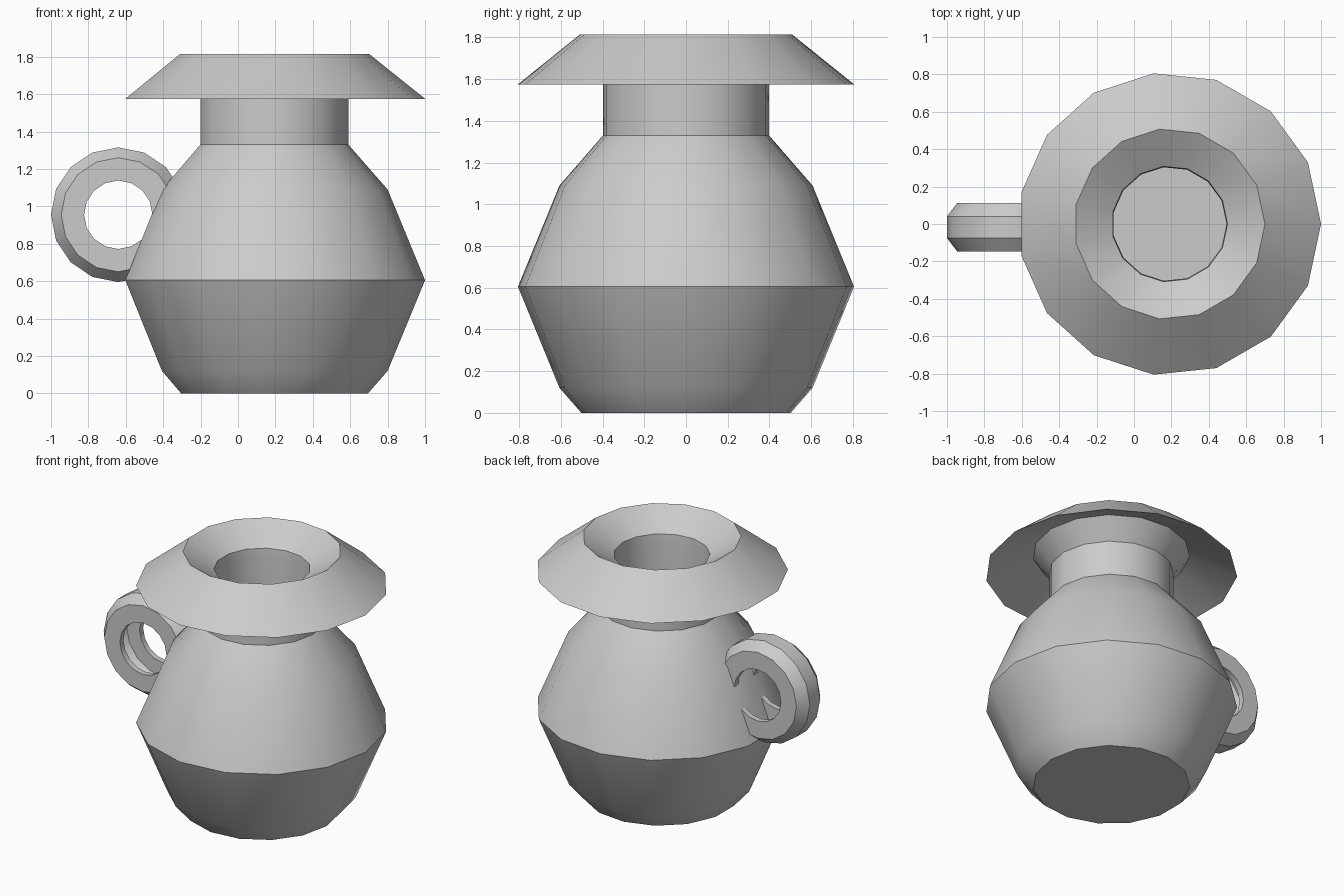
import bpy
import math
from mathutils import Matrix

cube = bpy.data.objects.get("Cube")
if cube:
    bpy.data.objects.remove(cube, do_unlink=True)

clay = bpy.data.materials.new("grey_clay")
clay.use_nodes = True
GREY = (0.6, 0.6, 0.6, 1)
clay.diffuse_color = GREY
clay.node_tree.nodes["Principled BSDF"].inputs["Base Color"].default_value = GREY


def lathe(name, profile, sides, closed, matrix):
    """Spin (radius, height) points about z; open profiles get end caps."""
    verts, faces, n = [], [], len(profile)
    for s in range(sides):
        a = math.tau * s / sides
        verts += [(r * math.cos(a), r * math.sin(a), h) for r, h in profile]
    for s in range(sides):
        t = (s + 1) % sides
        for i in range(n if closed else n - 1):
            j = (i + 1) % n
            faces.append((s * n + i, t * n + i, t * n + j, s * n + j))
    if not closed:
        faces.append([s * n for s in reversed(range(sides))])
        faces.append([s * n + n - 1 for s in range(sides)])
    mesh = bpy.data.meshes.new(name)
    mesh.from_pydata(verts, [], faces)
    mesh.transform(matrix)
    mesh.materials.append(clay)
    obj = bpy.data.objects.new(name, mesh)
    bpy.context.collection.objects.link(obj)
    bpy.ops.object.select_all(action="DESELECT")
    obj.select_set(True)
    bpy.context.view_layer.objects.active = obj
    bpy.ops.object.shade_smooth_by_angle(angle=math.radians(30))
    return obj


# Hollow jug: outer wall, neck and overhanging rim, then the inside wall
outer = [(0.505, 0), (0.61, 0.12), (0.81, 0.605), (0.61, 1.09), (0.4, 1.33)]
rim = [(0.4, 1.575), (0.505, 1.71), (0.81, 1.575), (0.51, 1.815), (0.31, 1.69)]
inner = [(0.305, 1.62), (0.305, 1.29), (0.52, 1.04), (0.7, 0.605),
         (0.52, 0.17), (0.45, 0.1)]
lathe("jug_body", outer + rim + inner, 15, False, Matrix.Translation((0.19, 0, 0)))

# Ring handle with a channel along its inner side
half = [(0.183, 0.09), (0.183, 0.13), (0.305, 0.13), (0.36, 0.058)]
groove = [(0.32, 0.04), (0.285, 0.09)]
section = half + [(r, -h) for r, h in reversed(half)]
section += [(r, -h) for r, h in reversed(groove)] + groove
section.reverse()
place = Matrix.Translation((-0.64, -0.017, 0.955)) @ Matrix.Rotation(math.pi / 2, 4, "X")
lathe("ring_handle", section, 16, True, place)
